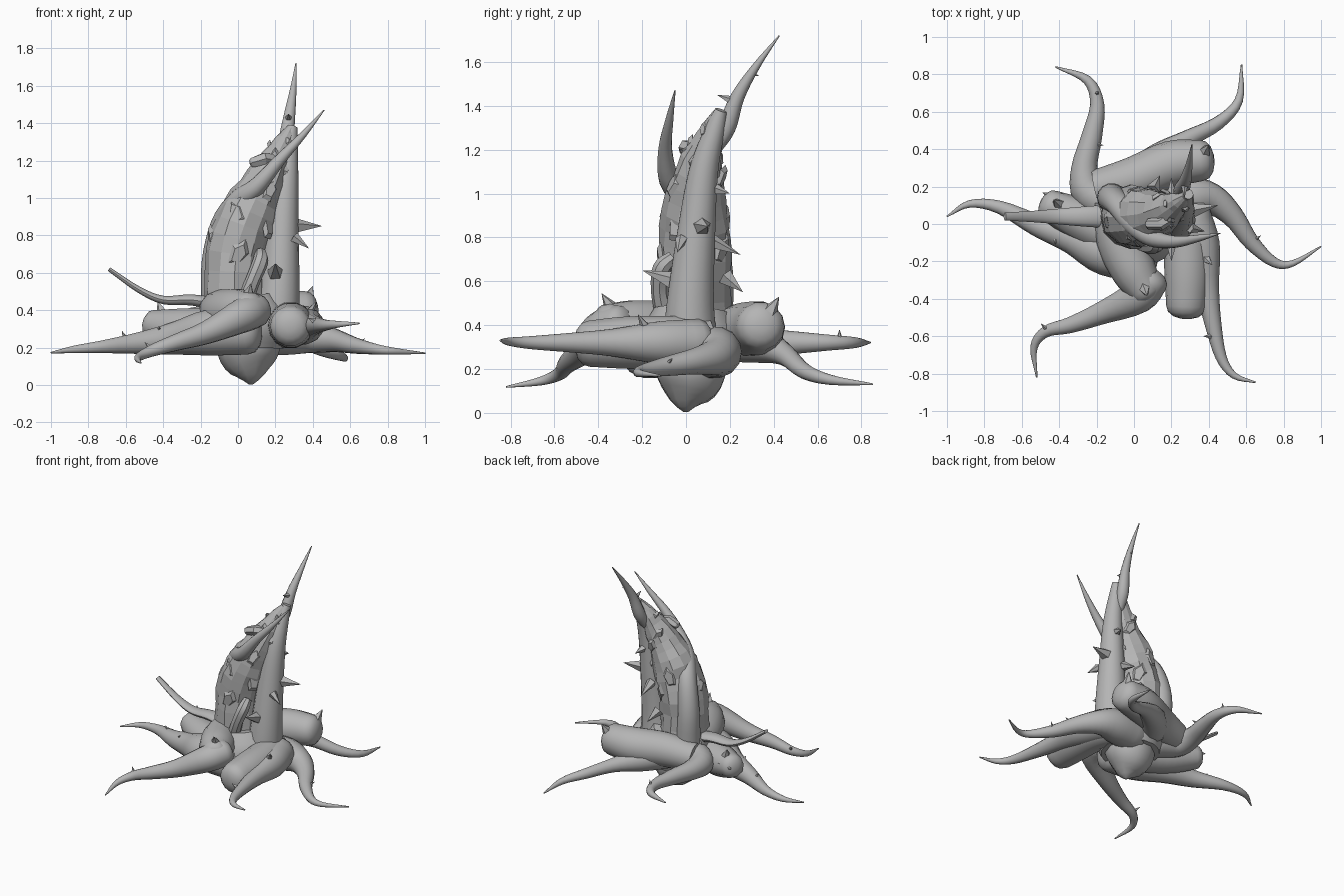
import bpy, bmesh, math, random
from mathutils import Vector, Matrix

random.seed(4)
grey = bpy.data.materials.new("stone grey")
grey.diffuse_color = (0.46, 0.46, 0.46, 1)


def finish(bm, name, smooth=True):
    bmesh.ops.recalc_face_normals(bm, faces=bm.faces)
    me = bpy.data.meshes.new(name)
    bm.to_mesh(me)
    bm.free()
    me.materials.append(grey)
    ob = bpy.data.objects.new(name, me)
    bpy.context.collection.objects.link(ob)
    if smooth:
        bpy.ops.object.select_all(action='DESELECT')
        ob.select_set(True)
        bpy.context.view_layer.objects.active = ob
        bpy.ops.object.shade_smooth_by_angle(angle=math.radians(40))
    return ob


def spline(pts, steps):
    """Catmull-Rom through (x, y, z, radius) points."""
    p = [Vector(q) for q in pts]
    p = [2 * p[0] - p[1]] + p + [2 * p[-1] - p[-2]]
    out = []
    for i in range(1, len(p) - 2):
        a, b, c, d = p[i - 1:i + 3]
        for k in range(steps):
            t = k / steps
            out.append(0.5 * (2 * b + (c - a) * t + (2 * a - 5 * b + 4 * c - d) * t * t
                              + (3 * b - a - 3 * c + d) * t ** 3))
    return out + [p[-2]]


def tube(name, pts, sides=14, steps=4, dome=True, jitter=0.0, flat=1.0, smooth=True):
    """Swept limb with a domed start and a tapering end."""
    path = spline(pts, steps)
    pos = [q.to_3d() for q in path]
    rad = [max(q[3], 0.003) for q in path]
    if dome:
        start, r = pos[0].copy(), rad[0]
        d = (pos[0] - pos[1]).normalized()
        for s, k in ((0.3, 0.9), (0.52, 0.62), (0.62, 0.25)):
            pos.insert(0, start + d * r * s)
            rad.insert(0, r * k)
    bm = bmesh.new()
    rings, n = [], None
    for i, c in enumerate(pos):
        t = (pos[min(i + 1, len(pos) - 1)] - pos[max(i - 1, 0)]).normalized()
        if n is None:
            n = t.cross(Vector((0, 0, 1)) if abs(t.z) < 0.9 else Vector((0, 1, 0)))
        n = (n - t * n.dot(t)).normalized()
        b = t.cross(n)
        ring = []
        for k in range(sides):
            a = 2 * math.pi * k / sides
            r = rad[i] * (1 + random.uniform(-jitter, jitter))
            ring.append(bm.verts.new(c + r * (n * math.cos(a) + b * math.sin(a) * flat)))
        rings.append(ring)
    for lo, hi in zip(rings, rings[1:]):
        for k in range(sides):
            j = (k + 1) % sides
            bm.faces.new((lo[k], lo[j], hi[j], hi[k]))
    bm.faces.new(rings[0])
    bm.faces.new(rings[-1])
    return finish(bm, name, smooth)


def spike(name, base, tip, r):
    """Small thorn between two points."""
    base, tip = Vector(base), Vector(tip)
    d = tip - base
    m = Matrix.Translation((base + tip) / 2) @ d.to_track_quat('Z', 'Y').to_matrix().to_4x4()
    bm = bmesh.new()
    bmesh.ops.create_cone(bm, cap_ends=True, segments=5, radius1=r, radius2=0,
                          depth=d.length, matrix=m)
    finish(bm, name, False)


# Low tentacles spreading from the base
tube("left_tentacle", [(0.05, -.18, .285, .125), (-.15, -.15, .28, .125), (-.33, -.07, .25, .09), (-.52, -.005, .225, .06),
     (-.72, .09, .205, .035), (-.88, .107, .19, .02), (-1, .04, .173, .004)])
tube("back_left_tentacle", [(-.1, .1, .32, .12), (-.24, .17, .32, .095), (-.265, .3, .32, .07), (-.225, .47, .32, .055),
     (-.197, .64, .32, .038), (-.25, .77, .32, .025), (-.42, .84, .32, .004)])
tube("back_right_tentacle", [(0, .2, .33, .1), (.12, .34, .31, .085), (.28, .45, .265, .05), (.45, .54, .19, .036),
     (.56, .66, .15, .023), (.575, .853, .13, .004)])
tube("right_tentacle", [(.12, .12, .275, .12), (.3, .14, .275, .115), (.42, .13, .255, .085), (.53, .04, .235, .06),
     (.63, -.1, .21, .043), (.75, -.205, .19, .027), (.85, -.21, .18, .017), (1, -.12, .17, .004)])
tube("front_right_tentacle", [(.3, .05, .32, .11), (.36, -.12, .32, .1), (.39, -.33, .32, .065), (.42, -.52, .32, .046),
     (.465, -.71, .32, .03), (.535, -.81, .325, .018), (.65, -.847, .33, .004)])
tube("front_left_tentacle", [(.09, -.3, .4, .095), (.02, -.39, .37, .092), (-.17, -.475, .28, .062), (-.34, -.54, .225, .044),
     (-.47, -.575, .18, .031), (-.535, -.66, .145, .02), (-.52, -.82, .118, .004)])
tube("raised_tentacle", [(-.1, .04, .43, .065), (-.25, .04, .455, .055), (-.4, .04, .455, .042),
     (-.53, .04, .51, .031), (-.69, .04, .62, .021)], flat=0.55)

# Thick blunt limbs coiled at the base
tube("front_stump", [(.28, -.44, .315, .108), (.285, -.27, .32, .122), (.275, -.05, .32, .125), (.22, .08, .32, .125)])
tube("front_coil", [(.065, -.36, .41, .09), (.0, -.25, .395, .12), (-.08, -.08, .39, .122), (-.1, .12, .39, .115)])
tube("back_stump", [(.36, .34, .395, .11), (.2, .32, .385, .125), (0, .24, .375, .12), (-.2, .19, .35, .1)])
tube("left_stump", [(-.45, .1, .32, .085), (-.3, .03, .3, .115), (-.1, -.05, .29, .13), (.1, -.05, .29, .13)], sides=10)
tube("base_core", [(.05, .02, .2, .2), (.05, .02, .32, .24), (.03, .03, .46, .18)], dome=False)

# Rounded bulb underneath
tube("lower_bulb", [(.07, 0, .004, .012), (.068, 0, .05, .075), (.06, .01, .1, .13), (.055, .02, .17, .165),
     (.055, .02, .26, .17)], sides=10, steps=2, dome=False)

# Rough leaning trunk with a smooth column at each side
trunk = [(-.02, .04, .4, .165), (-.01, .04, .7, .163), (.06, .04, .92, .15), (.15, .06, 1.1, .11),
         (.23, .11, 1.27, .06), (.28, .15, 1.37, .025)]
tube("rough_trunk", trunk, sides=12, steps=3, dome=False, jitter=.07, smooth=False)
tube("right_column", [(.2, .02, .3, .13), (.22, .02, .5, .11), (.235, .045, .8, .09), (.255, .08, 1.1, .068),
     (.275, .135, 1.3, .045), (.29, .16, 1.38, .028)])
tube("forward_horn", [(-.11, .13, .4, .085), (-.12, .14, .65, .075), (-.08, .1, .86, .065), (0, .0, .98, .06),
     (.1, -.075, 1.06, .048), (.22, -.095, 1.2, .032), (.35, -.075, 1.34, .018), (.46, -.05, 1.47, .003)])
tube("top_horn", [(.24, .13, 1.2, .03), (.255, .185, 1.3, .042), (.275, .235, 1.44, .032), (.295, .32, 1.58, .018),
     (.31, .425, 1.72, .003)], sides=10)
tube("front_tendril", [(.04, -.1, .46, .045), (.08, -.12, .56, .04), (.12, -.11, .66, .042), (.12, -.06, .71, .03)],
     sides=8)

# Jagged plates lying against the trunk
path = spline(trunk, 6)
for i in range(20):
    q = path[4 + i * (len(path) - 7) // 20]
    a = i * 2.4
    out = Vector((math.cos(a), math.sin(a), 0))
    size = 0.4 * q[3] + 0.02
    rot = (out + Vector((0, 0, random.uniform(-.35, .35)))).to_track_quat('Z', 'Y').to_matrix().to_4x4()
    m = Matrix.Translation(q.to_3d() + out * q[3] * .97) @ rot
    m = m @ Matrix.Rotation(random.uniform(-.6, .6), 4, 'Z') @ Matrix.Diagonal((size, size * 1.7, .02, 1))
    bm = bmesh.new()
    bmesh.ops.create_cone(bm, cap_ends=True, segments=5, radius1=.6, radius2=.4, depth=1, matrix=m)
    finish(bm, "trunk_plate", False)
tube("crest_block", [(.08, 0, 1.19, .03), (.14, .0, 1.21, .036), (.2, .04, 1.2, .035)], sides=6, steps=1, smooth=False)

# Thorns on the columns
spike("column_thorn", (.3, .07, .85), (.45, .1, .85), .045)
spike("column_thorn", (.3, -.02, .79), (.38, -.04, .73), .03)
spike("column_thorn", (.26, .13, 1.02), (.28, .2, 1.0), .03)
spike("column_thorn", (.2, -.06, .6), (.2, -.2, .65), .045)
spike("column_thorn", (.2, .12, .78), (.2, .25, .72), .035)
spike("column_thorn", (.1, .18, .62), (.14, .26, .55), .04)
spike("horn_thorn", (.27, .22, 1.42), (.27, .14, 1.45), .025)
spike("horn_thorn", (.295, .29, 1.55), (.29, .335, 1.535), .014)
spike("brow_thorn", (.2, .05, 1.2), (.2, -.03, 1.2), .03)

# Thorns on the limbs
spike("limb_thorn", (.05, -.33, .46), (.07, -.385, .545), .045)
spike("limb_thorn", (.37, .37, .44), (.4, .425, .53), .05)
spike("limb_thorn", (-.4, .1, .37), (-.43, .13, .45), .04)
spike("limb_thorn", (-.4, .12, .33), (-.49, .17, .33), .05)
spike("limb_thorn", (-.42, -.05, .28), (-.42, -.11, .31), .025)
spike("limb_thorn", (-.6, .04, .24), (-.62, .03, .29), .018)
spike("limb_thorn", (.64, -.09, .22), (.68, -.06, .25), .016)
spike("limb_thorn", (-.2, .7, .34), (-.19, .7, .38), .014)
spike("limb_thorn", (-.22, .43, .34), (-.16, .42, .36), .02)
spike("limb_thorn", (-.47, -.56, .2), (-.5, -.53, .23), .014)
spike("limb_thorn", (.41, -.6, .34), (.37, -.6, .36), .016)
spike("limb_thorn", (.38, -.18, .38), (.42, -.22, .45), .03)
